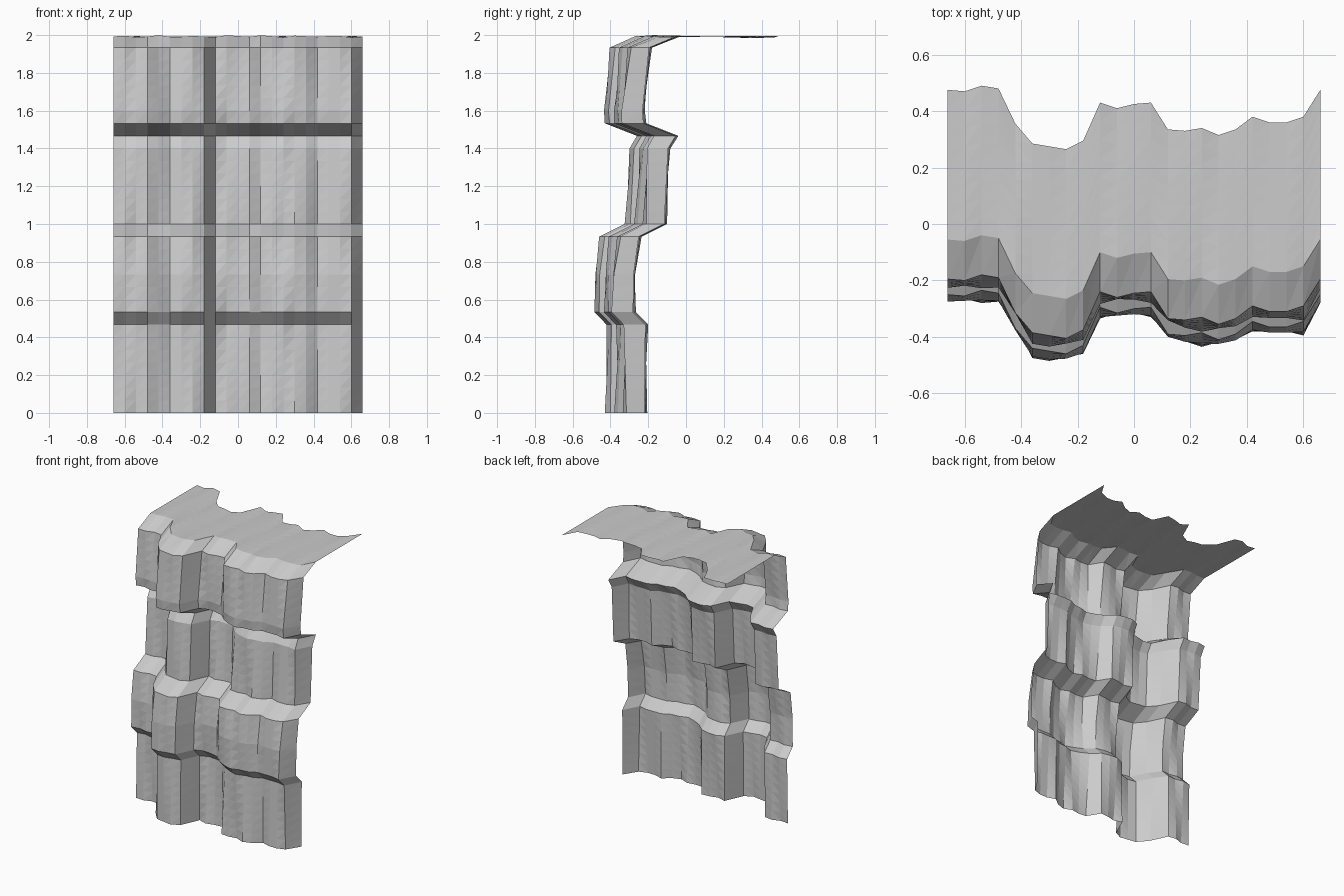
import bpy
import bmesh

if "Cube" in bpy.data.objects:
    bpy.data.objects.remove(bpy.data.objects["Cube"], do_unlink=True)

# Single stone colour
stone = bpy.data.materials.new("grey stone")
stone.use_nodes = True
grey = (0.6, 0.6, 0.6, 1)
stone.diffuse_color = grey
stone.node_tree.nodes["Principled BSDF"].inputs["Base Color"].default_value = grey

# Two plan outlines of the rock wall, in hundredths; ledges alternate between them
CREST = (-1.5, -2, 0, -1, -13.5, -20.5, -21.5, -22.5, -19.5, -6, -8, -6.5,
         -6, -15.5, -16, -15, -17.5, -15.5, -11, -13, -13, -11, -1.5)
FOOT = (-1, 0, -1.5, -1, -9.5, -21, -22, -20.5, -19.5, -7, -4.5, -5,
        -6.5, -12, -15, -17, -15, -14.5, -11.5, -11.5, -11.5, -13, -1.5)
STEP = 0.06
ROW = 2 / 30
TOP_ROWS = 8

# Side profile: row number, depth, share of crest outline
PROFILE = ((0, -0.205, 1), (7, -0.20, 0), (8, -0.265, 0), (11, -0.262, 0.5),
           (14, -0.235, 1), (15, -0.10, 1), (21, -0.08, 0.14), (22, -0.04, 0),
           (23, -0.21, 0), (24, -0.215, 0.17), (29, -0.18, 1), (30, -0.04, 1))


def wall_rows():
    """Yield height, depth and outline blend for every row of the wall."""
    for (r0, d0, b0), (r1, d1, b1) in zip(PROFILE, PROFILE[1:]):
        for r in range(r0, r1):
            t = (r - r0) / (r1 - r0)
            yield r * ROW, d0 + (d1 - d0) * t, b0 + (b1 - b0) * t
    yield PROFILE[-1][0] * ROW, PROFILE[-1][1], 1


def ripple(column, blend):
    """Shallow unevenness of the plateau."""
    a, b = CREST[column], FOOT[column]
    return 0.008 + 0.002 * max(-4, min(4, (a - b) * (2 * blend - 1)))


bm = bmesh.new()
grid = []

# Stepped cliff wall
for z, depth, blend in wall_rows():
    row = []
    for c, (a, b) in enumerate(zip(CREST, FOOT)):
        y = depth + (a * blend + b * (1 - blend)) / 100
        drop = ripple(c, 1) if z > 1.99 else 0
        row.append(bm.verts.new((-0.66 + c * STEP, y, z - drop)))
    grid.append(row)

# Plateau running back from the wall top
for k in range(1, TOP_ROWS + 1):
    t = k / TOP_ROWS
    grid.append([bm.verts.new((-0.66 + c * STEP, -0.04 + a / 100 + 0.53 * t,
                               2 - ripple(c, 1 - t)))
                 for c, a in enumerate(CREST)])

# Triangulated sheet facing outward
for low, high in zip(grid, grid[1:]):
    for c in range(len(low) - 1):
        bm.faces.new((low[c], low[c + 1], high[c + 1]))
        bm.faces.new((low[c], high[c + 1], high[c]))

mesh = bpy.data.meshes.new("cliff_wall")
bm.to_mesh(mesh)
bm.free()
mesh.materials.append(stone)
cliff = bpy.data.objects.new("cliff_wall", mesh)
bpy.context.collection.objects.link(cliff)
